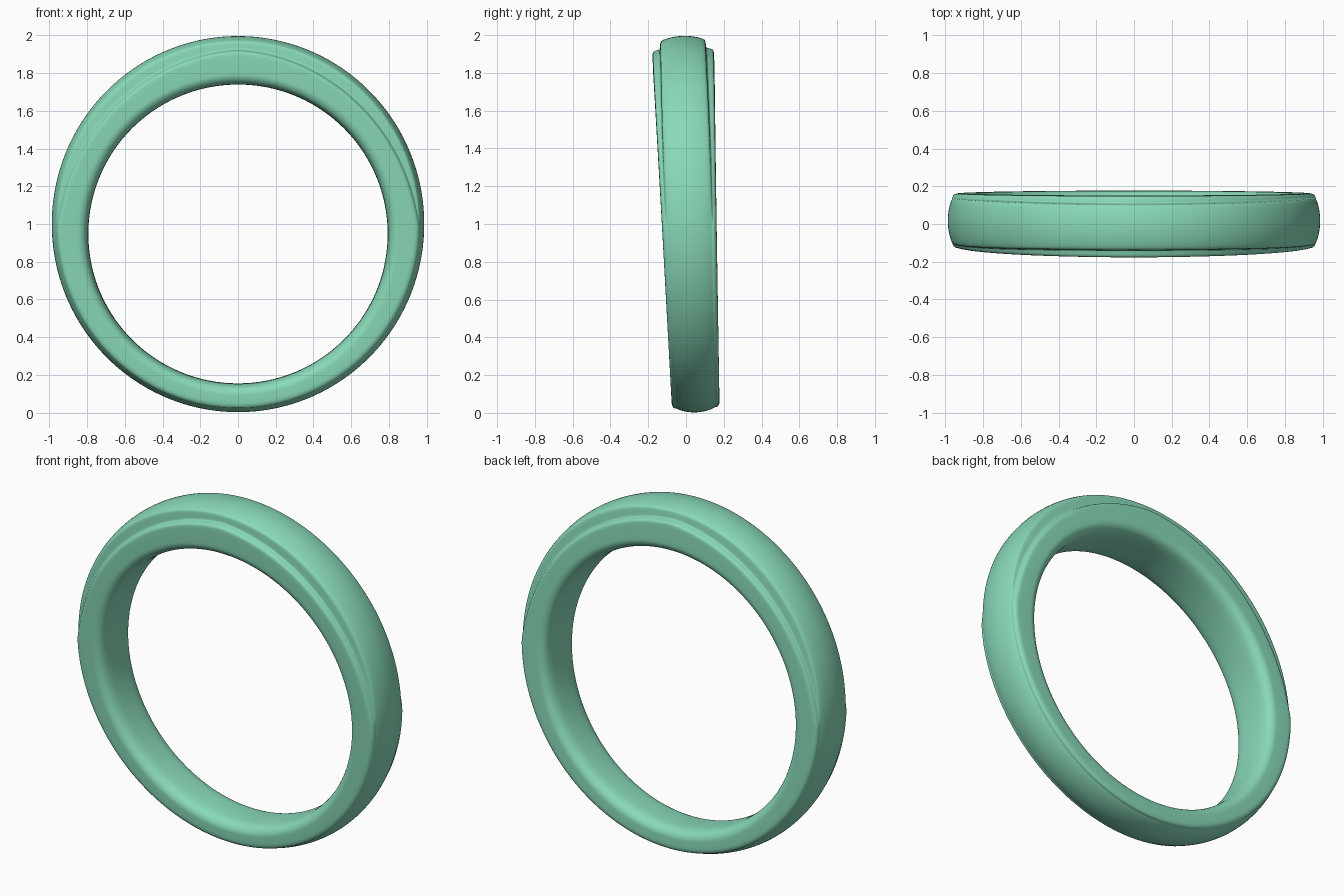
import bpy, bmesh
from math import sin, cos, pi, sqrt, radians
from mathutils import Matrix, Vector

if "Cube" in bpy.data.objects:
    bpy.data.objects.remove(bpy.data.objects["Cube"])

SEGMENTS = 112
TILT = radians(2.03)


def half_profile(t):
    """Radial distance and half-width points from bore centre to crown centre."""
    s, c = sin(t), cos(t)
    up = max(s, 0.0)
    w = 0.145 + 0.018 * s                                   # band half width
    ri = -0.052 * s + sqrt(0.793 ** 2 - (0.052 * c) ** 2)   # bore, set low
    ro = 1 / sqrt((c / 0.99) ** 2 + s ** 2)                 # crown
    wd = 0.85 * w + (0.122 - 0.85 * w) * up                 # raised crown half width
    d = 0.042 * up ** 0.6 + 0.024 * max(sin(2 * t) * (1 if c > 0 else -1), 0) * (up > 0)
    rim = ro - 0.027
    ledge = rim - d
    return [
        (ri, 0), (ri + 0.002, 0.5 * w), (ri + 0.008, w - 0.04),
        (ri + 0.02, w - 0.014), (ri + 0.045, w - 0.001), (ri + 0.06, w),
        (ledge - 0.035, w), (ledge - 0.019, w - 0.001),
        (ledge - 0.008, w - 0.006), (ledge - 0.002, wd + 0.008),
        (ledge, wd + 0.002), (ledge + 0.25 * d, wd),
        (rim - 0.25 * d, wd - 0.002), (rim, wd - 0.005),
        (ro - 0.018, 0.82 * wd), (ro - 0.007, 0.5 * wd), (ro, 0),
    ]


# Ring: sweep the changing cross-section around the y axis
bm = bmesh.new()
loops = []
for i in range(SEGMENTS):
    t = 2 * pi * i / SEGMENTS
    half = half_profile(t)
    section = half + [(r, -y) for r, y in half[-2:0:-1]]
    loops.append([bm.verts.new((r * cos(t), y, r * sin(t))) for r, y in section])
n = len(loops[0])
for i in range(SEGMENTS):
    a, b = loops[i], loops[(i + 1) % SEGMENTS]
    for j in range(n):
        k = (j + 1) % n
        bm.faces.new((a[j], a[k], b[k], b[j]))
bmesh.ops.recalc_face_normals(bm, faces=bm.faces)

# Lean the top of the ring slightly forward and stand it on the ground
bmesh.ops.transform(bm, matrix=Matrix.Rotation(TILT, 4, 'X'), verts=bm.verts)
low = min(v.co.z for v in bm.verts)
ys = [v.co.y for v in bm.verts]
bmesh.ops.translate(bm, vec=Vector((0, -(min(ys) + max(ys)) / 2, -low)), verts=bm.verts)

mesh = bpy.data.meshes.new("ring_band")
bm.to_mesh(mesh)
bm.free()
ring = bpy.data.objects.new("ring_band", mesh)
bpy.context.collection.objects.link(ring)
for p in mesh.polygons:
    p.use_smooth = True

# Soft rounding of the cross-section
sub = ring.modifiers.new("smooth_form", 'SUBSURF')
sub.levels = sub.render_levels = 2

mat = bpy.data.materials.new("mint_green")
mat.diffuse_color = (0.25, 0.70, 0.48, 1)
mat.use_nodes = True
mat.node_tree.nodes["Principled BSDF"].inputs["Base Color"].default_value = mat.diffuse_color
mesh.materials.append(mat)
